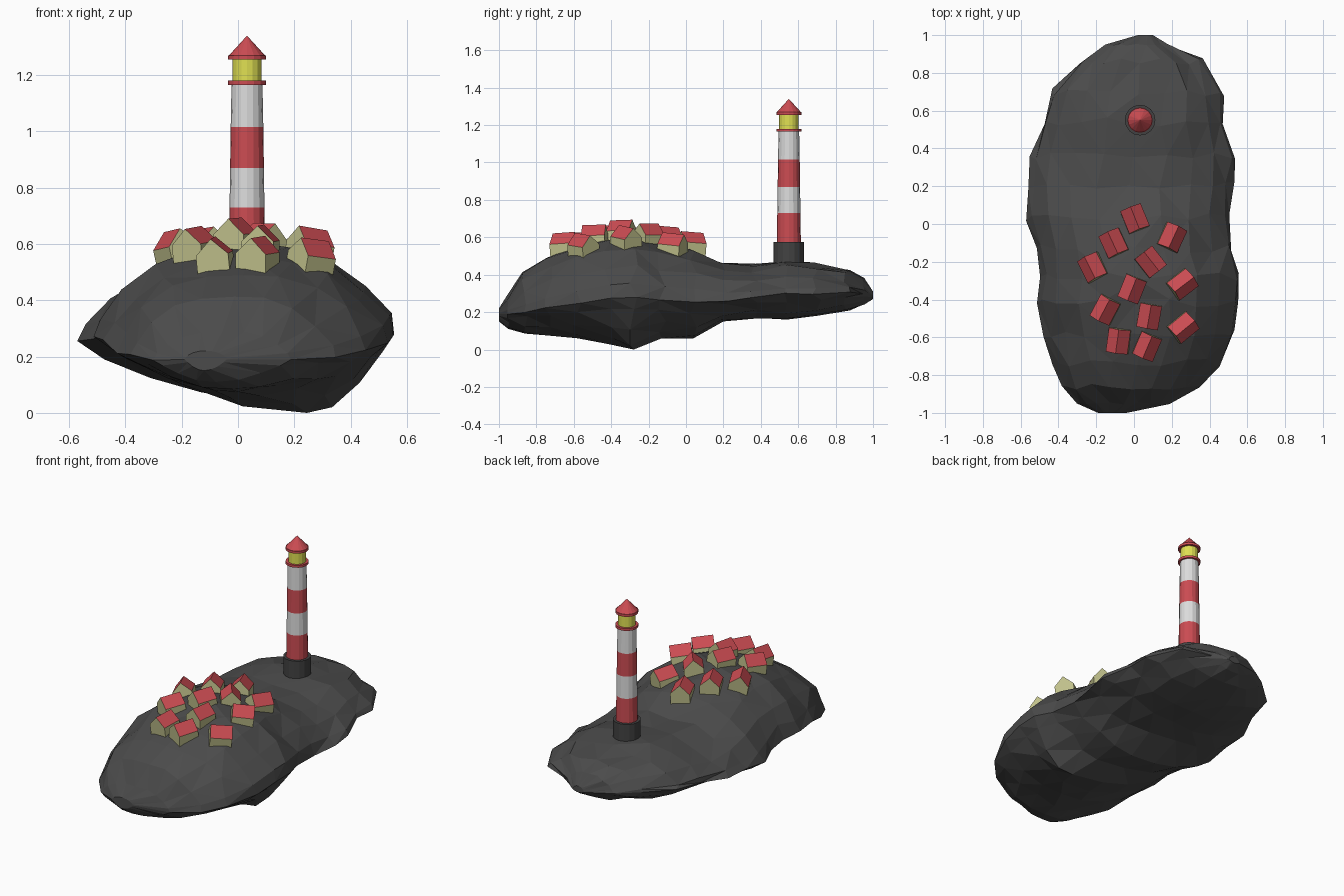
import bpy, bmesh, math, random
from mathutils import Vector, Matrix
from mathutils.bvhtree import BVHTree

if "Cube" in bpy.data.objects:
    bpy.data.objects.remove(bpy.data.objects["Cube"])

random.seed(7)


def material(name, rgb):
    m = bpy.data.materials.new(name)
    m.diffuse_color = (*rgb, 1)
    m.use_nodes = True
    m.node_tree.nodes["Principled BSDF"].inputs["Base Color"].default_value = m.diffuse_color
    return m


ROCK = material("dark rock", (0.07, 0.07, 0.07))
RED = material("red", (0.6, 0.072, 0.085))
WHITE = material("white", (0.72, 0.72, 0.72))
YELLOW = material("lamp yellow", (0.74, 0.74, 0.085))
BEIGE = material("wall beige", (0.53, 0.53, 0.26))
STONE = material("plinth grey", (0.055, 0.055, 0.055))


def make_object(name, bm, mats):
    bmesh.ops.recalc_face_normals(bm, faces=bm.faces[:])
    me = bpy.data.meshes.new(name)
    bm.to_mesh(me)
    for m in mats:
        me.materials.append(m)
    ob = bpy.data.objects.new(name, me)
    bpy.context.collection.objects.link(ob)
    return ob


# Island sections: y, left x, right x, waist z, top z, bottom z, x of lowest point
SECTIONS = [
    (-1.00, -0.19, -0.04, 0.19, 0.22, 0.15, -0.12),
    (-0.95, -0.30, 0.19, 0.19, 0.29, 0.11, -0.08),
    (-0.86, -0.38, 0.35, 0.20, 0.42, 0.085, -0.03),
    (-0.74, -0.425, 0.46, 0.22, 0.50, 0.075, 0.0),
    (-0.58, -0.47, 0.53, 0.25, 0.55, 0.06, 0.08),
    (-0.42, -0.52, 0.56, 0.27, 0.59, 0.03, 0.2),
    (-0.28, -0.50, 0.565, 0.28, 0.60, 0.00, 0.245),
    (-0.13, -0.52, 0.52, 0.27, 0.575, 0.06, 0.18),
    (0.04, -0.56, 0.50, 0.26, 0.53, 0.06, 0.05),
    (0.20, -0.565, 0.52, 0.27, 0.465, 0.15, 0.05),
    (0.36, -0.54, 0.535, 0.28, 0.455, 0.17, 0.0),
    (0.54, -0.485, 0.48, 0.29, 0.48, 0.16, 0.0),
    (0.70, -0.44, 0.475, 0.30, 0.455, 0.18, 0.0),
    (0.86, -0.29, 0.36, 0.30, 0.43, 0.21, 0.02),
    (0.95, -0.15, 0.18, 0.30, 0.38, 0.24, 0.04),
    (1.00, 0.02, 0.10, 0.28, 0.31, 0.27, 0.06),
]


def section_ring(bm, row):
    y, xl, xr, zw, zt, zb, xb = row
    c, h = (xl + xr) / 2, (xr - xl) / 2
    pts = []
    for i in range(11):                         # upper arc, left to right
        u = -math.cos(math.pi * i / 10)
        f = max(0, 1 - abs(u) ** 2.6) ** 0.75
        pts.append((c + h * u, zw + (zt - zw) * f))
    for t in (0.85, 0.6, 0.3, 0, -0.3, -0.6, -0.85):   # lower arc, right to left
        edge = xr if t > 0 else xl
        p = 2.4 if y > 0 else 1.9
        pts.append((xb + (edge - xb) * abs(t), zw + (zb - zw) * (1 - abs(t) ** p)))
    j = min(1, (1 - abs(y)) * 5)                # calm the roughness at both tips
    ring = []
    for k, (x, z) in enumerate(pts):
        a = 0 if k == 14 else j
        ring.append(bm.verts.new((x + a * random.uniform(-.012, .012),
                                  y + a * random.uniform(-.025, .025),
                                  z + a * random.uniform(-.012, .012))))
    return ring


# Rocky island: lofted, faceted
bm = bmesh.new()
rings = [section_ring(bm, r) for r in SECTIONS]
for a, b in zip(rings, rings[1:]):
    for k in range(len(a)):
        n = (k + 1) % len(a)
        bm.faces.new((a[k], a[n], b[n], b[k]))
bm.faces.new(rings[0])
bm.faces.new(rings[-1])
bmesh.ops.triangulate(bm, faces=bm.faces[:], quad_method='SHORT_EDGE')
make_object("island_rock", bm, [ROCK])
tree = BVHTree.FromBMesh(bm)


def ground(x, y):
    return tree.ray_cast(Vector((x, y, 3)), Vector((0, 0, -1)))[0].z


# Houses: x, y, ridge angle from the y axis; each leans a little with the slope
HOUSES = [
    (0.005, 0.03, 22), (-0.11, -0.10, 25), (-0.225, -0.23, 27), (0.205, -0.07, -25),
    (0.09, -0.20, 38), (0.26, -0.32, -53), (-0.01, -0.345, -22), (-0.155, -0.455, -28),
    (0.08, -0.49, -10), (-0.085, -0.62, -8), (0.07, -0.65, -23), (0.265, -0.55, -51),
]


def house(name, x, y, angle):
    d = 0.09
    n = Vector((0.45 * (ground(x - d, y) - ground(x + d, y)),
                0.2 * (ground(x, y - d) - ground(x, y + d)), 2 * d)).normalized()
    gx, gy = x - n.x * 0.05, y - n.y * 0.05
    tilt = Vector((0, 0, 1)).rotation_difference(n).to_matrix().to_4x4()
    mat = (Matrix.Translation((gx, gy, ground(gx, gy))) @ tilt
           @ Matrix.Rotation(math.radians(angle), 4, 'Z'))
    bm = bmesh.new()
    prof = [(-.058, -.03), (.058, -.03), (.058, .038), (0, .094), (-.058, .038)]
    front, back = ([bm.verts.new((px, s * 0.064, pz)) for px, pz in prof] for s in (-1, 1))
    bm.faces.new(front)
    bm.faces.new(back)
    for k in range(5):
        m = (k + 1) % 5
        f = bm.faces.new((front[k], front[m], back[m], back[k]))
        f.material_index = 1 if k in (2, 3) else 0      # roof slopes
    bm.transform(mat)
    make_object(name, bm, [BEIGE, RED])


for i, (x, y, a) in enumerate(HOUSES):
    house(f"house_{i + 1}", x, y, a)


# Lighthouse: stacked 16-sided frustums
def frustum(name, z0, z1, r0, r1, mat):
    bm = bmesh.new()
    bmesh.ops.create_cone(bm, cap_ends=True, segments=16, radius1=r0, radius2=r1,
                          depth=z1 - z0)
    bmesh.ops.translate(bm, verts=bm.verts[:], vec=(0.032, 0.55, (z0 + z1) / 2))
    make_object(name, bm, [mat])


for part in [
    ("plinth", 0.42, 0.575, 0.081, 0.081, STONE),
    ("lower_red_band", 0.575, 0.73, 0.064, 0.062, RED),
    ("lower_white_band", 0.73, 0.87, 0.062, 0.060, WHITE),
    ("upper_red_band", 0.87, 1.015, 0.060, 0.058, RED),
    ("upper_white_band", 1.015, 1.165, 0.058, 0.055, WHITE),
    ("gallery", 1.165, 1.18, 0.067, 0.067, RED),
    ("lamp_room", 1.18, 1.255, 0.052, 0.052, YELLOW),
    ("roof_rim", 1.255, 1.27, 0.067, 0.067, RED),
    ("roof_cone", 1.27, 1.34, 0.064, 0.0, RED),
]:
    frustum(*part)
